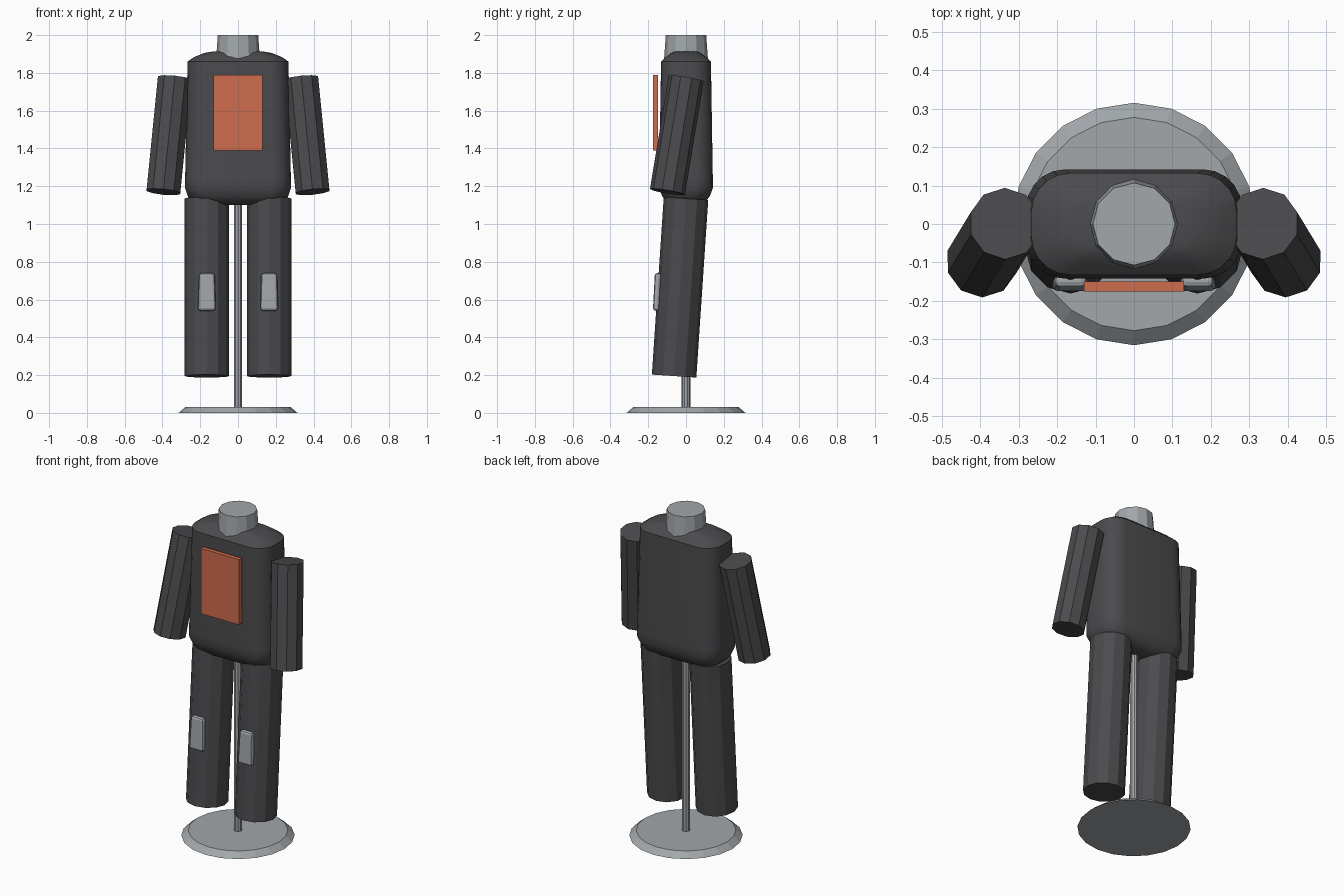
import bpy, bmesh, math
from mathutils import Vector

cube = bpy.data.objects.get("Cube")
if cube:
    bpy.data.objects.remove(cube, do_unlink=True)


def material(name, rgb):
    m = bpy.data.materials.new(name)
    m.use_nodes = True
    m.diffuse_color = (*rgb, 1)
    m.node_tree.nodes["Principled BSDF"].inputs["Base Color"].default_value = (*rgb, 1)
    return m


CHARCOAL = material("charcoal fabric", (0.07, 0.07, 0.075))
GREY = material("light grey metal", (0.36, 0.385, 0.405))
ORANGE = material("orange panel", (0.62, 0.15, 0.075))


def finish(bm, name, mat, smooth=None):
    bmesh.ops.recalc_face_normals(bm, faces=bm.faces)
    mesh = bpy.data.meshes.new(name)
    bm.to_mesh(mesh)
    bm.free()
    obj = bpy.data.objects.new(name, mesh)
    bpy.context.collection.objects.link(obj)
    mesh.materials.append(mat)
    if smooth:
        bpy.ops.object.select_all(action='DESELECT')
        obj.select_set(True)
        bpy.context.view_layer.objects.active = obj
        bpy.ops.object.shade_smooth_by_angle(angle=math.radians(smooth))
    return obj


def tube(name, bottom, top, r1, r2, sides, mat):
    """Flat-sided cylinder or cone between two points."""
    a, b = Vector(bottom), Vector(top)
    bm = bmesh.new()
    bmesh.ops.create_cone(bm, cap_ends=True, segments=sides,
                          radius1=r1, radius2=r2, depth=(b - a).length)
    turn = Vector((0, 0, 1)).rotation_difference(b - a).to_matrix()
    bmesh.ops.rotate(bm, verts=bm.verts, matrix=turn)
    bmesh.ops.translate(bm, verts=bm.verts, vec=(a + b) / 2)
    return finish(bm, name, mat)


def box(name, centre, size, mat):
    bm = bmesh.new()
    bmesh.ops.create_cube(bm, size=1)
    bmesh.ops.scale(bm, verts=bm.verts, vec=size)
    obj = finish(bm, name, mat)
    obj.location = centre
    return obj


def rounded_ring(bm, z, hx, hy, steps=5):
    """Rounded rectangle of vertices at height z."""
    r = min(0.1, hy * 0.8)
    ring = []
    for q, (sx, sy) in enumerate([(1, 1), (-1, 1), (-1, -1), (1, -1)]):
        for i in range(steps + 1):
            t = math.pi / 2 * (q + i / steps)
            ring.append(bm.verts.new((sx * (hx - r) + r * math.cos(t),
                                      sy * (hy - r) + r * math.sin(t), z)))
    return ring


# Torso: stacked rounded sections with soft hips and shoulders
sections = [(1.10, 0.19, 0.06), (1.115, 0.235, 0.10), (1.145, 0.265, 0.125),
            (1.19, 0.28, 0.142), (1.24, 0.28, 0.142), (1.86, 0.267, 0.132),
            (1.885, 0.23, 0.105), (1.905, 0.18, 0.08), (1.912, 0.14, 0.06)]
bm = bmesh.new()
rings = [rounded_ring(bm, *s) for s in sections]
for low, high in zip(rings, rings[1:]):
    for i in range(len(low)):
        j = (i + 1) % len(low)
        bm.faces.new((low[i], low[j], high[j], high[i]))
bm.faces.new(rings[0])
bm.faces.new(rings[-1])
finish(bm, "torso", CHARCOAL, smooth=35)

# Neck stub and stand
tube("neck", (0, 0, 1.86), (0, 0, 2.0), 0.117, 0.107, 12, GREY)
tube("stand_base", (0, 0, 0), (0, 0, 0.032), 0.315, 0.277, 20, GREY)
tube("stand_pole", (0, 0, 0.02), (0, 0, 1.15), 0.023, 0.023, 10, GREY)

# Chest panel
box("chest_panel", (0, -0.162, 1.59), (0.26, 0.026, 0.4), ORANGE)

# Limbs and knee pads on both sides
for side, s in (("left", 1), ("right", -1)):
    tube(side + "_arm", (s * 0.395, -0.098, 1.17), (s * 0.335, 0.001, 1.77),
         0.094, 0.094, 10, CHARCOAL)
    tube(side + "_leg", (s * 0.165, -0.063, 0.195), (s * 0.165, 0, 1.135),
         0.118, 0.118, 12, CHARCOAL)
    pad = box(side + "_knee_pad", (s * 0.165, -0.153, 0.64), (0.095, 0.034, 0.2), GREY)
    for v in pad.data.vertices:
        if v.co.z > 0:
            v.co.x *= 0.88
    pad.rotation_euler.x = math.radians(-3)
    bevel = pad.modifiers.new("soft edges", 'BEVEL')
    bevel.width = 0.014
    bevel.segments = 2
